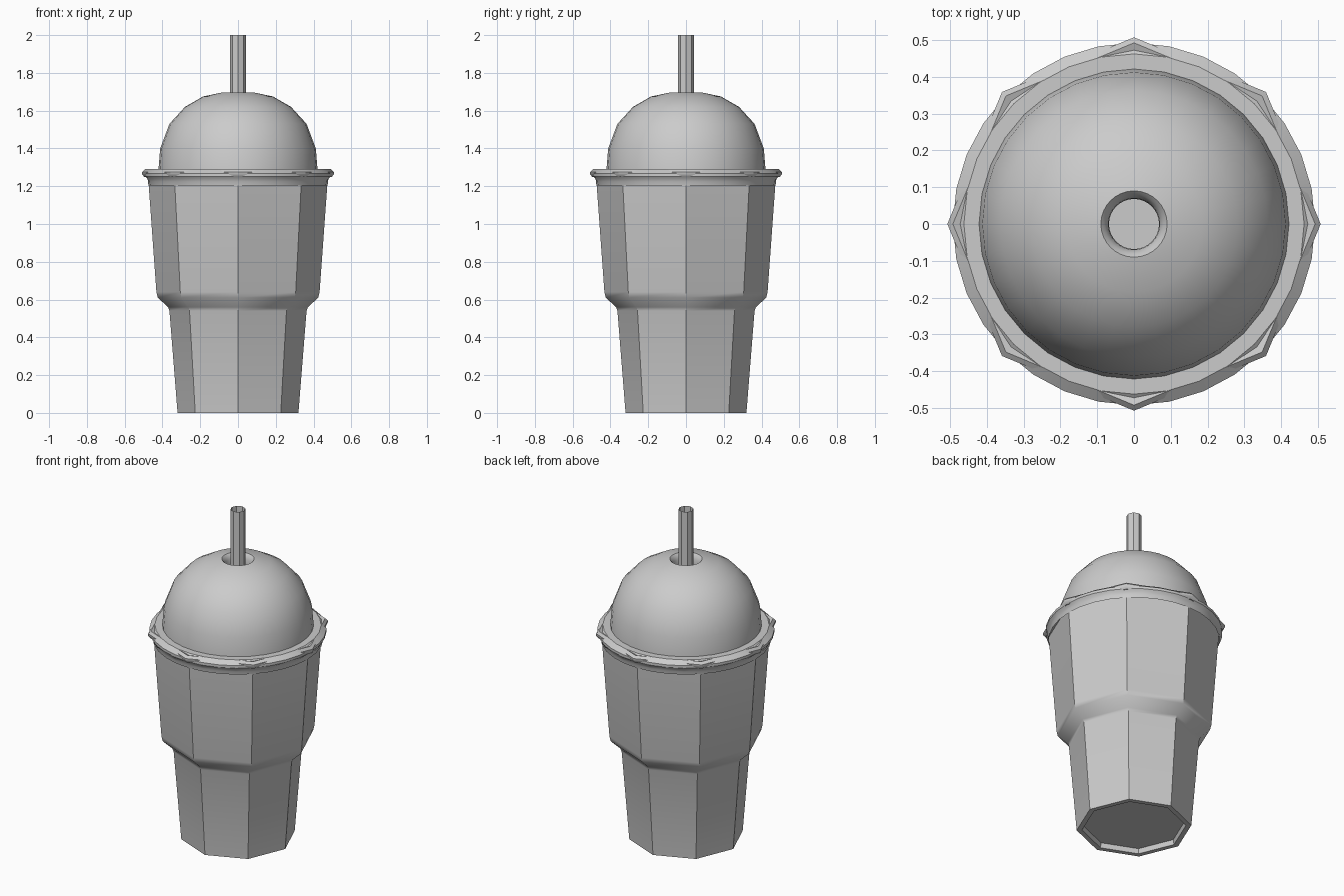
import bpy, bmesh
from math import sin, cos, pi, radians

if "Cube" in bpy.data.objects:
    bpy.data.objects.remove(bpy.data.objects["Cube"])


def lathe(name, profile, sides, cap_end=False, loop=False, angle=42, zigzag=None):
    """Spin an (r, z) profile around z; zigzag = (row, radius) pushes every other vertex."""
    bm = bmesh.new()
    rows = []
    for j, (r, z) in enumerate(profile):
        row = []
        for i in range(sides):
            rad = zigzag[1] if zigzag and j == zigzag[0] and i % 2 else r
            a = 2 * pi * i / sides
            row.append(bm.verts.new((rad * cos(a), rad * sin(a), z)))
        rows.append(row)
    pairs = list(zip(rows, rows[1:]))
    if loop:
        pairs.append((rows[-1], rows[0]))
    for a, b in pairs:
        for i in range(sides):
            k = (i + 1) % sides
            bm.faces.new((a[i], a[k], b[k], b[i]))
    if cap_end:
        bm.faces.new(rows[0][::-1])
    mesh = bpy.data.meshes.new(name)
    bm.to_mesh(mesh)
    bm.free()
    ob = bpy.data.objects.new(name, mesh)
    bpy.context.collection.objects.link(ob)
    bpy.ops.object.select_all(action='DESELECT')
    ob.select_set(True)
    bpy.context.view_layer.objects.active = ob
    bpy.ops.object.shade_smooth_by_angle(angle=radians(angle))
    return ob


# Octagonal cup: recessed floor, foot, narrow base, stepped shoulder, wide body
lathe("cup", [(0.285, 0.03), (0.29, 0.0), (0.32, 0.0), (0.363, 0.54), (0.37, 0.56),
              (0.425, 0.61), (0.432, 0.64), (0.476, 1.25)], 8, cap_end=True)

# Rolled octagonal lip of the cup, poking through the round lid
lathe("cup_lip", [(0.465, 1.248), (0.495, 1.248), (0.507, 1.262), (0.507, 1.276),
                  (0.492, 1.29), (0.465, 1.28)], 8, loop=True)

# Round lid rim with a lightly crimped skirt
lathe("lid_rim", [(0.474, 1.205), (0.477, 1.225), (0.478, 1.24), (0.492, 1.252),
                  (0.492, 1.268), (0.462, 1.29), (0.42, 1.29)], 32,
      angle=30, zigzag=(2, 0.488))

# Dome with a straw hole turned inward at the top
lathe("lid_dome", [(0.421, 1.29), (0.412, 1.40), (0.363, 1.53), (0.281, 1.62),
                   (0.185, 1.675), (0.09, 1.695), (0.08, 1.685), (0.07, 1.665),
                   (0.068, 1.63)], 32, angle=40)

# Thin open straw standing in the cup
lathe("straw", [(0.042, 0.06), (0.042, 2.0)], 8)
